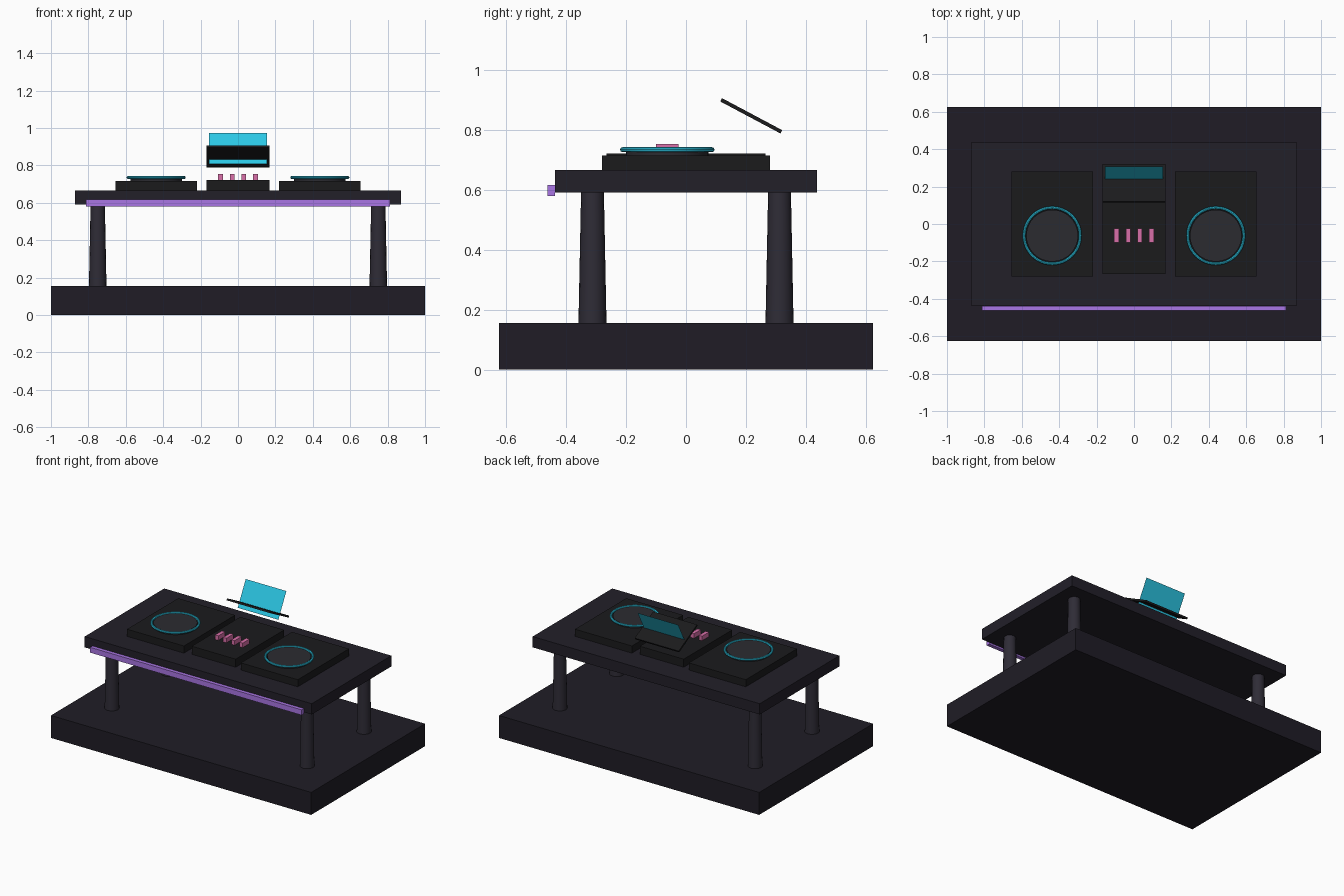
import bpy, math

if "Cube" in bpy.data.objects:
    bpy.data.objects.remove(bpy.data.objects["Cube"])


def material(name, rgb):
    m = bpy.data.materials.new(name)
    m.diffuse_color = (*rgb, 1)
    m.use_nodes = True
    m.node_tree.nodes["Principled BSDF"].inputs["Base Color"].default_value = m.diffuse_color
    return m


STAGE = material("stage_dark", (0.014, 0.012, 0.019))
TABLE = material("table_dark", (0.016, 0.014, 0.022))
METAL = material("leg_metal", (0.028, 0.025, 0.037))
BLACK = material("deck_black", (0.011, 0.011, 0.012))
VINYL = material("platter_grey", (0.024, 0.024, 0.03))
CYAN = material("cyan_glow", (0.025, 0.57, 0.78))
PURPLE = material("purple_glow", (0.40, 0.18, 0.78))
PINK = material("pink_fader", (0.70, 0.16, 0.40))


def finish(name, mat, smooth=False):
    ob = bpy.context.object
    ob.name = name
    ob.data.materials.append(mat)
    if smooth:
        bpy.ops.object.shade_smooth_by_angle()
    return ob


def box(name, mat, center, size, tilt=0.0):
    bpy.ops.mesh.primitive_cube_add(size=1, location=center, rotation=(tilt, 0, 0))
    bpy.context.object.scale = size
    return finish(name, mat)


def column(name, mat, x, y, z0, z1, r0, r1, sides):
    bpy.ops.mesh.primitive_cone_add(vertices=sides, radius1=r0, radius2=r1,
                                    depth=z1 - z0, location=(x, y, (z0 + z1) / 2))
    return finish(name, mat, True)


# Stage and table
box("stage_platform", STAGE, (0, 0, 0.078), (2, 1.25, 0.156))
box("table_top", TABLE, (0, 0, 0.629), (1.745, 0.874, 0.075))
box("front_light_strip", PURPLE, (0, -0.45, 0.599), (1.625, 0.025, 0.037))

# Tapered legs
for x in (-0.75, 0.75):
    for y in (-0.3125, 0.3125):
        column("table_leg", METAL, x, y, 0.15, 0.6, 0.047, 0.038, 16)

# Turntable decks with glowing rims
for x in (-0.4375, 0.4375):
    box("turntable_deck", BLACK, (x, 0, 0.691), (0.4375, 0.5625, 0.05))
    column("platter", VINYL, x, -0.0625, 0.714, 0.737, 0.1385, 0.1385, 32)
    bpy.ops.mesh.primitive_torus_add(location=(x, -0.0625, 0.735), major_radius=0.15,
                                     minor_radius=0.008, major_segments=48, minor_segments=8)
    finish("platter_rim_light", CYAN, True)

# Mixer with four faders
box("mixer", BLACK, (0, 0, 0.694), (0.3375, 0.5325, 0.057))
for i in range(4):
    box("fader", PINK, ((i - 1.5) * 0.0625, -0.0625, 0.737), (0.025, 0.075, 0.034))

# Tilted laptop panel, with a flat screen sheet standing at right angles through it
tilt = math.radians(28)
box("laptop_panel", BLACK, (0, 0.218, 0.848), (0.3375, 0.228, 0.0125), -tilt)
bpy.ops.mesh.primitive_plane_add(size=1, location=(0, 0.264, 0.89),
                                 rotation=(math.pi / 2 - tilt, 0, 0))
bpy.context.object.scale = (0.3125, 0.188, 1)
finish("laptop_screen", CYAN)
